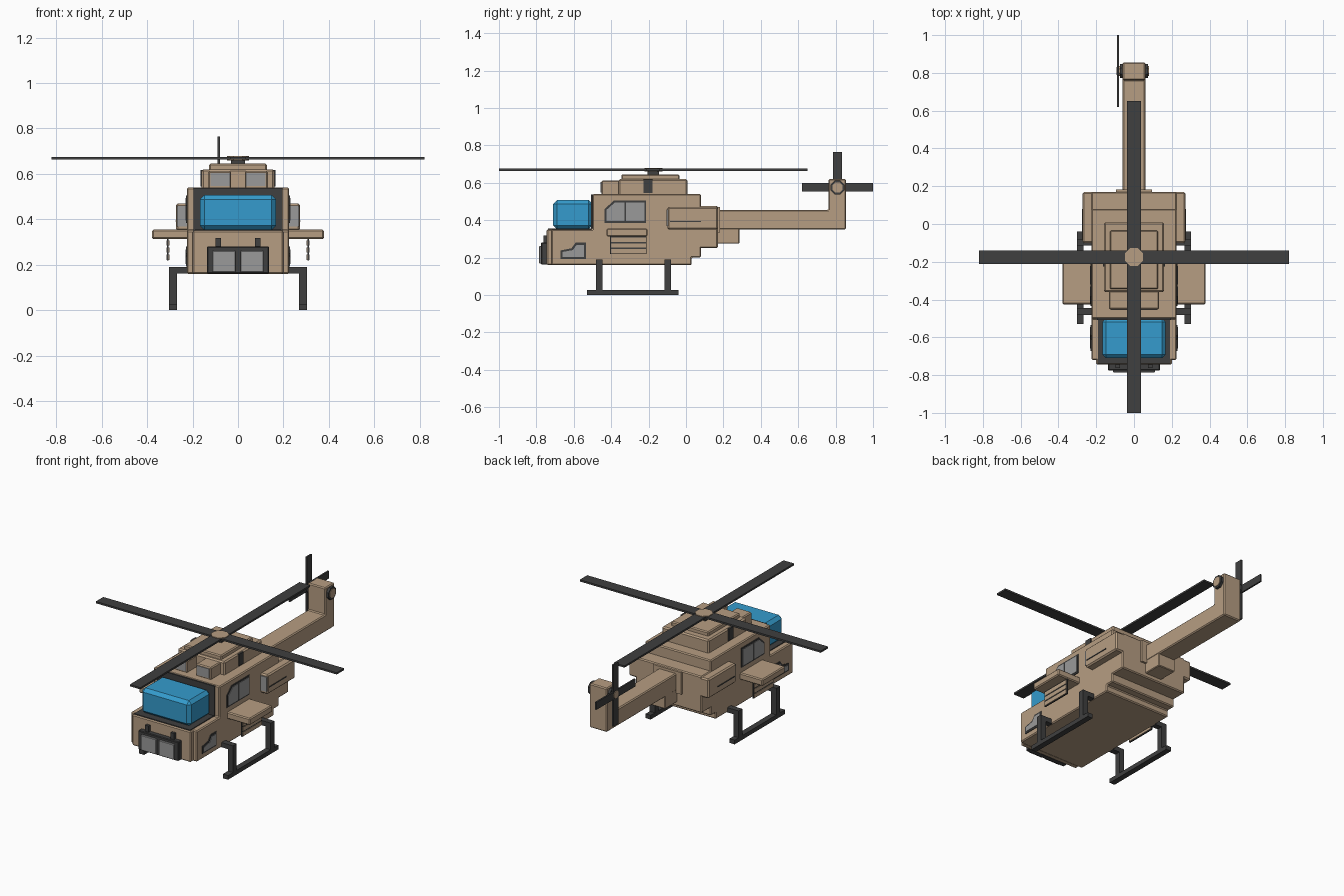
import bpy, bmesh, math
from mathutils import Matrix

if "Cube" in bpy.data.objects:
    bpy.data.objects.remove(bpy.data.objects["Cube"])


def mat(name, rgb):
    m = bpy.data.materials.new(name)
    m.diffuse_color = (*rgb, 1)
    m.use_nodes = True
    m.node_tree.nodes["Principled BSDF"].inputs["Base Color"].default_value = m.diffuse_color
    return m


TAN = mat("sand_tan", (0.47, 0.34, 0.225))
DARK = mat("dark_grey", (0.05, 0.05, 0.05))
GREY = mat("light_grey", (0.32, 0.32, 0.32))
BLUE = mat("canopy_blue", (0.035, 0.33, 0.61))


def finish(name, bm, material, mirror=False, bevel=0):
    bmesh.ops.recalc_face_normals(bm, faces=bm.faces)
    me = bpy.data.meshes.new(name)
    bm.to_mesh(me)
    bm.free()
    me.materials.append(material)
    ob = bpy.data.objects.new(name, me)
    bpy.context.collection.objects.link(ob)
    if bevel:
        b = ob.modifiers.new("bevel", 'BEVEL')
        b.width, b.segments = bevel, 1
    if mirror:
        ob.modifiers.new("mirror", 'MIRROR')
    return ob


def box(name, x, y, z, material, mirror=False, bevel=0):
    """Box from (min, max) ranges; a single x value means symmetric."""
    if not isinstance(x, tuple):
        x = (-x, x)
    bm = bmesh.new()
    bmesh.ops.create_cube(bm, size=1)
    for v in bm.verts:
        v.co = [r[0] if c < 0 else r[1] for c, r in zip(v.co, (x, y, z))]
    return finish(name, bm, material, mirror, bevel)


def side_profile(name, pts, x, material, mirror=False, bevel=0):
    """Extrude a (y, z) outline along x."""
    bm = bmesh.new()
    f = bm.faces.new([bm.verts.new((x[0], p, q)) for p, q in pts])
    ext = bmesh.ops.extrude_face_region(bm, geom=[f])
    for v in ext["geom"]:
        if isinstance(v, bmesh.types.BMVert):
            v.co.x = x[1]
    return finish(name, bm, material, mirror, bevel)


def hub(name, centre, radius, depth, axis, material):
    bm = bmesh.new()
    rot = Matrix.Rotation(math.pi / 2, 4, 'Y') if axis == 'X' else Matrix()
    m = Matrix.Translation(centre) @ rot @ Matrix.Rotation(math.pi / 8, 4, 'Z')
    bmesh.ops.create_cone(bm, cap_ends=True, segments=8, radius1=radius,
                          radius2=radius, depth=depth, matrix=m)
    return finish(name, bm, material)


# Fuselage and nose
side_profile("fuselage", [(-.72, .16), (.03, .16), (.03, .2), (.08, .2), (.08, .54),
                          (-.5, .54), (-.5, .35), (-.72, .35)], (-.225, .225), TAN, bevel=.006)
box("nose_plate", .2, (-.745, -.71), (.16, .35), TAN, bevel=.006)
box("grille_frame", .137, (-.775, -.74), (.162, .28), DARK, bevel=.004)
box("grille_panel", (.01, .112), (-.785, -.77), (.168, .262), GREY, True, .003)
box("nose_lamp", (.075, .098), (-.762, -.74), (.275, .318), DARK, True)

# Canopy with dark surround
box("canopy_deck", .19, (-.738, -.5), (.345, .355), DARK)
box("canopy_back_frame", .195, (-.507, -.495), (.35, .537), DARK)
box("canopy", .168, (-.71, -.5), (.352, .507), BLUE, bevel=.02)

# Roof housing, intakes and mast
box("roof_housing", .16, (-.36, .008), (.53, .62), TAN, bevel=.008)
box("roof_cap", .127, (-.345, -.035), (.61, .645), TAN, bevel=.006)
box("intake", (.03, .132), (-.452, -.35), (.535, .612), TAN, True, .006)
box("intake_grille", (.036, .122), (-.456, -.448), (.547, .604), GREY, True)
box("roof_vent", (.155, .165), (-.226, -.18), (.545, .618), DARK, True)
box("rotor_mast", .03, (-.205, -.145), (.63, .667), DARK)

# Main rotor
box("main_blade_long", .036, (-1, .65), (.664, .675), DARK)
box("main_blade_cross", .82, (-.211, -.139), (.664, .675), DARK)
hub("main_hub", (0, -.175, .669), .052, .02, 'Z', TAN)

# Rear body and side engine pods
box("rear_body", .225, (.05, .17), (.25, .475), TAN, bevel=.006)
box("engine_pod", (.2, .272), (-.1, .17), (.35, .47), TAN, True, .008)
box("pod_intake", (.215, .268), (-.105, -.097), (.368, .458), GREY, True)
box("pod_groove", (.265, .275), (-.085, .08), (.39, .396), DARK, True)

# Tail boom, fin and tail rotor
box("tail_collar", .095, (.16, .182), (.335, .47), TAN)
box("tail_support", .058, (.15, .285), (.275, .37), TAN, bevel=.004)
side_profile("tail_boom", [(.15, .35), (.855, .35), (.855, .62), (.762, .62),
                           (.762, .455), (.15, .455)], (-.06, .06), TAN, bevel=.006)
hub("tail_hub_housing", (0, .81, .575), .04, .15, 'X', DARK)
hub("tail_hub", (0, .81, .575), .029, .184, 'X', TAN).scale.x = .85
hub("tail_rotor_axle", (-.08, .81, .575), .024, .026, 'X', TAN)
box("tail_blade_long", (-.09, -.08), (.62, 1), (.552, .598), DARK)
box("tail_blade_upright", (-.09, -.08), (.787, .833), (.385, .765), DARK)

# Stub wings with hanging slatted plates
box("stub_wing", (.2, .378), (-.425, -.205), (.313, .355), TAN, True, .006)
box("wing_plate", (.305, .312), (-.405, -.21), (.218, .318), DARK, True)
for i in range(3):
    z = .222 + i * .031
    box(f"wing_slat_{i + 1}", (.302, .315), (-.4, -.215), (z, z + .023), TAN, True)

# Side windows: dark frames with grey panes as thin plates
side_profile("cabin_window_frame", [(-.435, .385), (-.213, .385), (-.213, .505), (-.385, .505),
                                    (-.435, .46)], (.223, .229), DARK, True)
side_profile("cabin_window_front", [(-.425, .395), (-.33, .395), (-.33, .495), (-.38, .495),
                                    (-.425, .455)], (.224, .232), GREY, True)
box("cabin_window_rear", (.224, .232), (-.32, -.223), (.395, .495), GREY, True)
side_profile("nose_window_frame", [(-.672, .193), (-.535, .193), (-.535, .28), (-.59, .28),
                                   (-.612, .25), (-.672, .238)], (.223, .229), DARK, True)
side_profile("nose_window", [(-.66, .203), (-.545, .203), (-.545, .268), (-.585, .268),
                             (-.605, .24), (-.66, .23)], (.224, .232), GREY, True)

# Landing skids
box("skid", (.268, .303), (-.53, -.04), (0, .026), DARK, True)
for name, y in (("front", (-.482, -.446)), ("rear", (-.115, -.08))):
    box(name + "_skid_leg", (.268, .303), y, (.02, .19), DARK, True)
    box(name + "_skid_arm", (.21, .29), y, (.161, .19), DARK, True)
